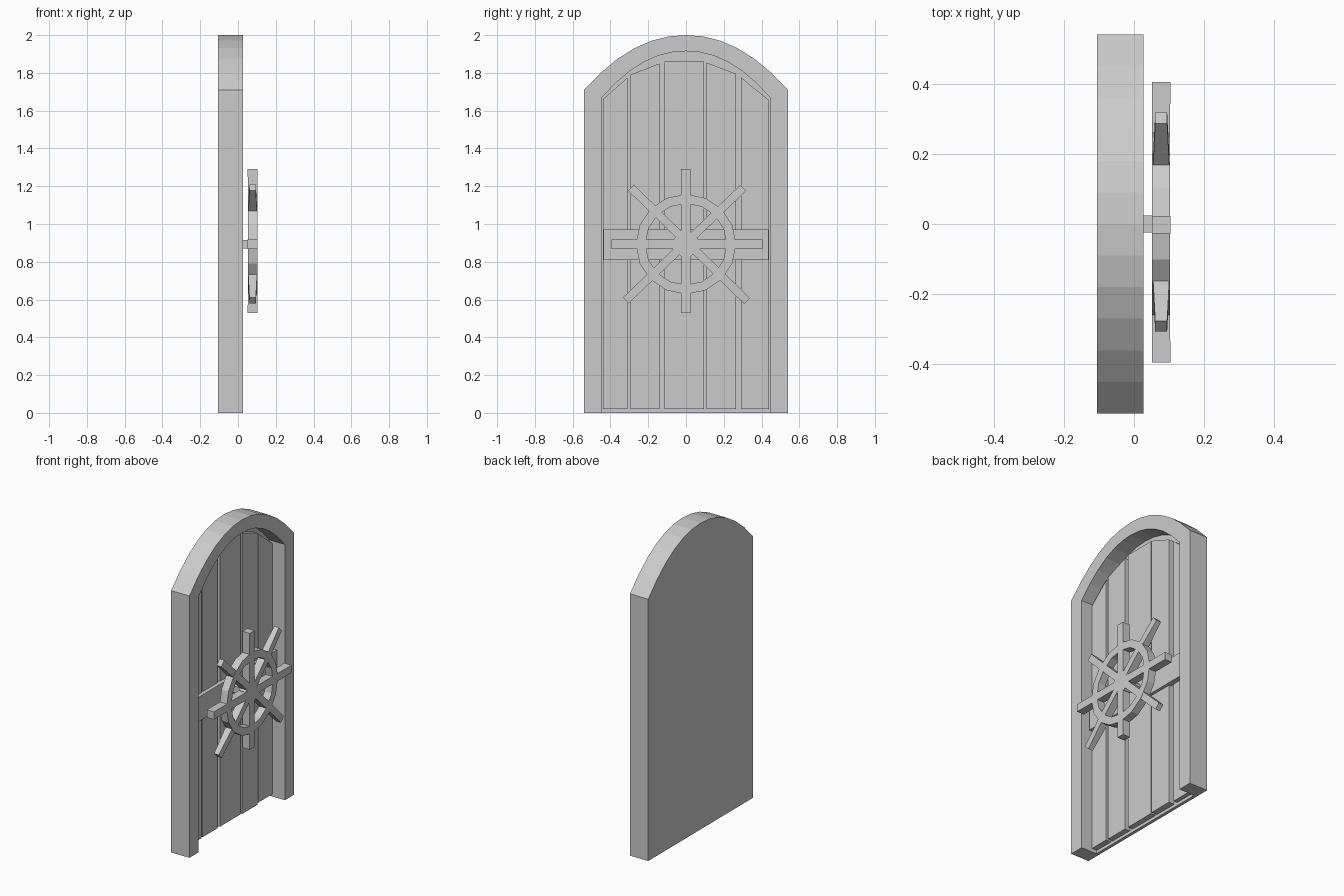
import bpy, bmesh
from math import sin, cos, pi, radians
from mathutils import Matrix

if "Cube" in bpy.data.objects:
    bpy.data.objects.remove(bpy.data.objects["Cube"])


def finish(bm, name):
    bmesh.ops.recalc_face_normals(bm, faces=bm.faces[:])
    me = bpy.data.meshes.new(name)
    bm.to_mesh(me)
    bm.free()
    ob = bpy.data.objects.new(name, me)
    bpy.context.collection.objects.link(ob)
    return ob


def prism(name, outline, x0, x1):
    """Extrude a (y, z) outline from x0 to x1."""
    bm = bmesh.new()
    a = [bm.verts.new((x0, y, z)) for y, z in outline]
    b = [bm.verts.new((x1, y, z)) for y, z in outline]
    n = len(outline)
    bm.faces.new(a)
    bm.faces.new(b[::-1])
    for i in range(n):
        j = (i + 1) % n
        bm.faces.new((a[i], a[j], b[j], b[i]))
    return finish(bm, name)


def arch(w, spring, top, n=12):
    """Flattened arc from y=-w over the top to y=+w."""
    ys = [-w + 2 * w * i / n for i in range(n + 1)]
    return [(y, top - (top - spring) * abs(y / w) ** 2.1) for y in ys]


def rect(y0, y1, z0, z1):
    return [(y0, z0), (y1, z0), (y1, z1), (y0, z1)]


# Arched frame and thin back panel
outer = [(-0.54, 0)] + arch(0.54, 1.71, 2.0) + [(0.54, 0)]
inner = [(-0.445, 0)] + arch(0.445, 1.67, 1.915) + [(0.445, 0)]
BACK = -0.085
prism("door_frame", outer + inner[::-1], BACK, 0.027)
prism("back_panel", outer, -0.105, BACK)

# Planks: left, right, top-left height, top-right height, front depth
for i, (y0, y1, za, zb, front) in enumerate([
        (-0.44, -0.31, 1.66, 1.775, -0.048), (-0.295, -0.14, 1.79, 1.85, -0.05),
        (-0.115, 0.095, 1.86, 1.86, -0.05), (0.108, 0.265, 1.855, 1.795, -0.045),
        (0.292, 0.44, 1.775, 1.655, -0.058)]):
    prism(f"plank_{i + 1}", [(y0, 0.02), (y1, 0.02), (y1, zb), (y0, za)],
          BACK, front)

# Cross bar
prism("cross_bar", rect(-0.437, 0.437, 0.81, 0.97), -0.06, -0.025)

# Wheel axle
HUB, MID = 0.893, 0.0775
prism("wheel_axle", rect(-0.024, 0.024, HUB - 0.022, HUB + 0.022), -0.025, 0.095)

# Wheel rim: 16-sided ring
bm = bmesh.new()
N = 16
rings = []
for k in range(N):
    a = 2 * pi * k / N
    rings.append([bm.verts.new((x, r * cos(a), HUB + r * sin(a)))
                  for r, x in ((0.265, 0.052), (0.265, 0.103),
                               (0.215, 0.103), (0.215, 0.052))])
for k in range(N):
    p, q = rings[k], rings[(k + 1) % N]
    for c in range(4):
        d = (c + 1) % 4
        bm.faces.new((p[c], q[c], q[d], p[d]))
finish(bm, "wheel_rim")

# Spokes: angle, half length, half width, end half thickness, centre y and z
for name, ang, half, wide, tip, cy, cz in [
        ("spoke_horizontal", 0, 0.40, 0.025, 0.026, 0.005, 0.893),
        ("spoke_vertical", 90, 0.38, 0.025, 0.026, -0.002, 0.91),
        ("spoke_rising", 43.8, 0.43, 0.022, 0.017, -0.008, 0.893),
        ("spoke_falling", 135.7, 0.43, 0.022, 0.017, 0.016, 0.892)]:
    # side profile along the spoke, thickest in the middle
    prof = [(-half, tip), (-0.2, 0.0255), (0.2, 0.0255), (half, tip)]
    bm = bmesh.new()
    loops = [[bm.verts.new((MID + sx * t, l, sw * wide))
              for sx, sw in ((-1, -1), (1, -1), (1, 1), (-1, 1))] for l, t in prof]
    bm.faces.new(loops[0])
    bm.faces.new(loops[-1][::-1])
    for p, q in zip(loops, loops[1:]):
        for c in range(4):
            d = (c + 1) % 4
            bm.faces.new((p[c], p[d], q[d], q[c]))
    ob = finish(bm, name)
    ob.data.transform(Matrix.Translation((0, cy, cz))
                      @ Matrix.Rotation(radians(ang), 4, 'X'))

# Hub where the spokes meet
hub = [(0.07 * cos(2 * pi * k / 8 + pi / 8), HUB + 0.07 * sin(2 * pi * k / 8 + pi / 8))
       for k in range(8)]
prism("wheel_hub", hub, 0.053, 0.102)
